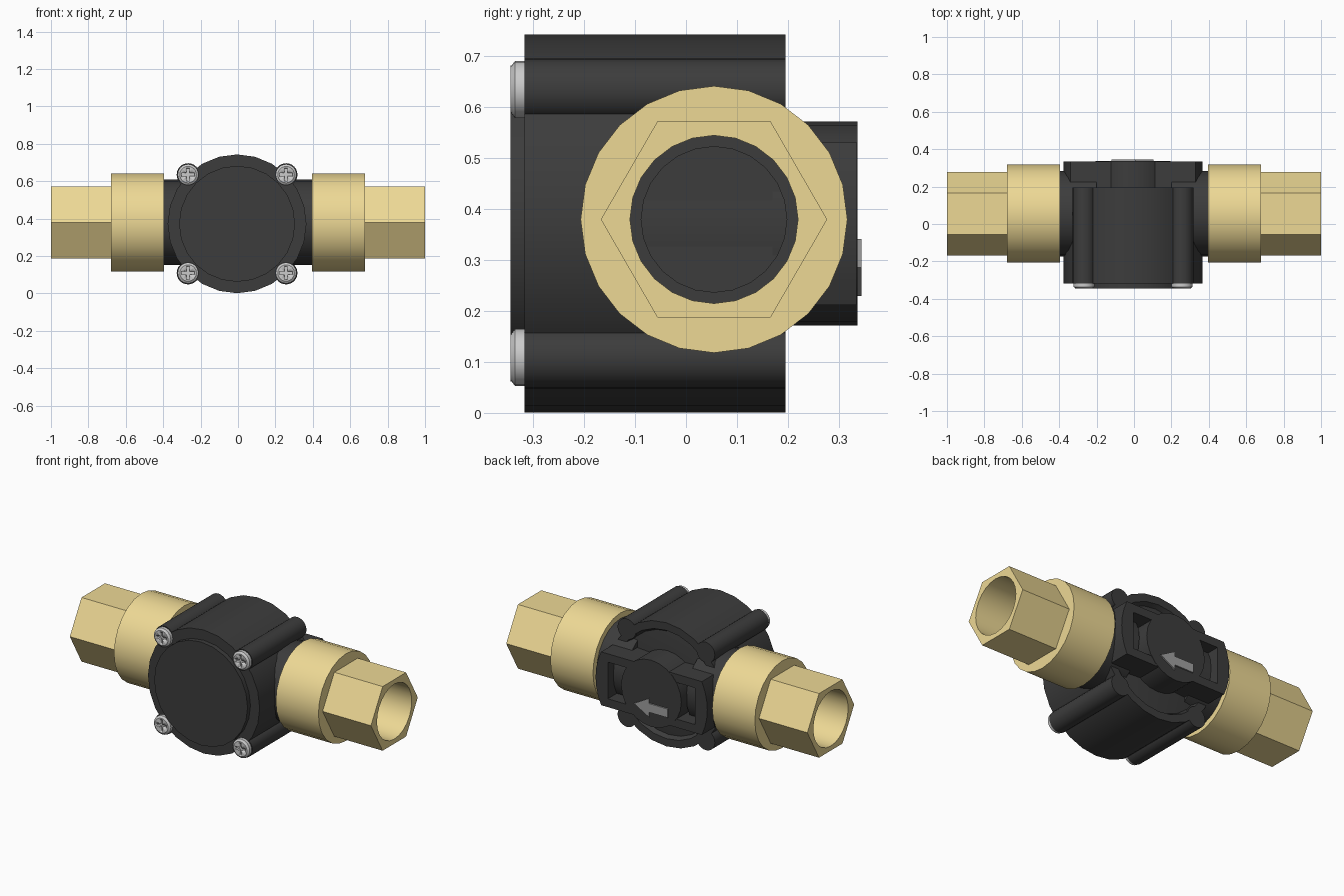
import bpy, bmesh
from math import sin, cos, pi, radians, sqrt

if "Cube" in bpy.data.objects:
    bpy.data.objects.remove(bpy.data.objects["Cube"])


def material(name, rgb):
    m = bpy.data.materials.new(name)
    m.diffuse_color = (*rgb, 1)
    m.use_nodes = True
    m.node_tree.nodes["Principled BSDF"].inputs["Base Color"].default_value = m.diffuse_color
    return m


BLACK = material("black_plastic", (0.045, 0.045, 0.045))
BRASS = material("brass", (0.85, 0.69, 0.30))
STEEL = material("steel", (0.55, 0.55, 0.55))
GREY = material("arrow_grey", (0.35, 0.35, 0.35))
CX, CZ = -0.005, 0.372      # body axis
PY, PZ = 0.055, 0.38        # pipe axis


def finish(name, bm, mat):
    bmesh.ops.recalc_face_normals(bm, faces=bm.faces)
    me = bpy.data.meshes.new(name)
    bm.to_mesh(me)
    bm.free()
    ob = bpy.data.objects.new(name, me)
    bpy.context.collection.objects.link(ob)
    me.materials.append(mat)
    bpy.ops.object.select_all(action='DESELECT')
    ob.select_set(True)
    bpy.context.view_layer.objects.active = ob
    bpy.ops.object.shade_smooth_by_angle(angle=radians(30))
    return ob


def lathe(name, profile, place, mat, sides=24, closed=False):
    """Revolve (radius, height) points; radius 'hex' gives a hexagonal section."""
    bm = bmesh.new()
    rings = []
    for r, h in profile:
        if r == 0:
            rings.append([bm.verts.new(place(0, 0, h))] * sides)
            continue
        ring = []
        for i in range(sides):
            a = 2 * pi * i / sides
            rad = 0.1925 / cos(a % (pi / 3) - pi / 6) if r == 'hex' else r
            ring.append(bm.verts.new(place(rad * cos(a), rad * sin(a), h)))
        rings.append(ring)
    pairs = list(zip(rings, rings[1:])) + ([(rings[-1], rings[0])] if closed else [])
    for a, b in pairs:
        for i in range(sides):
            j = (i + 1) % sides
            bm.faces.new(list(dict.fromkeys((a[i], a[j], b[j], b[i]))))
    return finish(name, bm, mat)


def along_y(x, z):
    return lambda u, v, h: (x + u, h, z + v)


def along_x(s):
    return lambda u, v, h: (s * h, PY + u, PZ + v)


def prism(name, pts, y0, y1, mat):
    """Extrude an x-z outline along y."""
    bm = bmesh.new()
    f = bm.faces.new([bm.verts.new((x, y0, z)) for x, z in pts])
    ext = bmesh.ops.extrude_face_region(bm, geom=[f])["geom"]
    for v in ext:
        if isinstance(v, bmesh.types.BMVert):
            v.co.y = y1
    return finish(name, bm, mat)


# round housing with raised front cap and recessed back
lathe("housing", [(0, -0.345), (0.31, -0.345), (0.31, -0.317), (0.371, -0.317),
                  (0.371, 0.195), (0.325, 0.195), (0.31, 0.17), (0.2, 0.185), (0, 0.185)],
      along_y(CX, CZ), BLACK)

# screw bosses and cross-head screws
for sx in (-1, 1):
    for sz in (-1, 1):
        x, z = CX + sx * 0.262, CZ + sz * 0.263
        lathe("screw_boss", [(0, -0.317), (0.061, -0.317), (0.061, 0.195), (0, 0.195)],
              along_y(x, z), BLACK)
        screw = lathe("screw", [(0, -0.345), (0.044, -0.345), (0.056, -0.336),
                                (0.056, -0.31), (0, -0.31)], along_y(x, z), STEEL)
        w, a = 0.008, 0.034
        quarter = [(a, -w), (a, w), (w, w)]
        cross = []
        for k in range(4):
            c, s = (1, 0, -1, 0)[k], (0, 1, 0, -1)[k]
            cross += [(x + u * c - v * s, z + u * s + v * c) for u, v in quarter]
        cutter = prism("cross_cutter", cross, -0.36, -0.33, STEEL)
        cutter.hide_render = True
        mod = screw.modifiers.new("slot", 'BOOLEAN')
        mod.operation, mod.solver, mod.object = 'DIFFERENCE', 'EXACT', cutter
        bpy.context.view_layer.objects.active = screw
        bpy.ops.object.modifier_apply(modifier="slot")
        bpy.data.objects.remove(cutter)

# pipe stubs and brass fittings: round collar, then hexagon end
for s, side in ((-1, "left"), (1, "right")):
    lathe(side + "_pipe_stub", [(0, 0.2), (0.228, 0.2), (0.228, 0.42), (0.143, 0.42),
                                (0.143, 0.36), (0, 0.36)], along_x(s), BLACK)
    lathe(side + "_brass_fitting", [(0.165, 0.396), (0.262, 0.396), (0.262, 0.679),
                                    ('hex', 0.679), ('hex', 1.0), (0.165, 1.0)],
          along_x(s), BRASS, closed=True)

# back bridge: slotted frame with round hub
corner = math_a = pi / 2 - 0  # start angle placeholder replaced by arc limits below
half, R = 0.16, 0.371
edge = sqrt(R * R - half * half)
for s, side in ((-1, "left"), (1, "right")):
    arc = []
    for i in range(7):
        z = half * (1 - i / 3)
        arc.append((sqrt(R * R - z * z), z))
    outline = [(0, half)] + arc + [(0, -half), (0, -0.11), (0.29, -0.11), (0.29, 0.11), (0, 0.11)]
    prism(side + "_bridge_frame", [(CX + s * x, CZ + z) for x, z in outline], 0.17, 0.335, BLACK)
lathe("bridge_hub", [(0, 0.17), (0.2, 0.17), (0.2, 0.337), (0, 0.337)],
      along_y(CX, CZ), BLACK)

# flow arrow on the hub, pointing to +x
arrow = [(0.11, 0), (0.01, 0.056), (0.01, 0.026), (-0.115, 0.026),
         (-0.115, -0.026), (0.01, -0.026), (0.01, -0.056)]
prism("flow_arrow", [(CX + x, 0.286 + z) for x, z in arrow], 0.33, 0.345, GREY)
